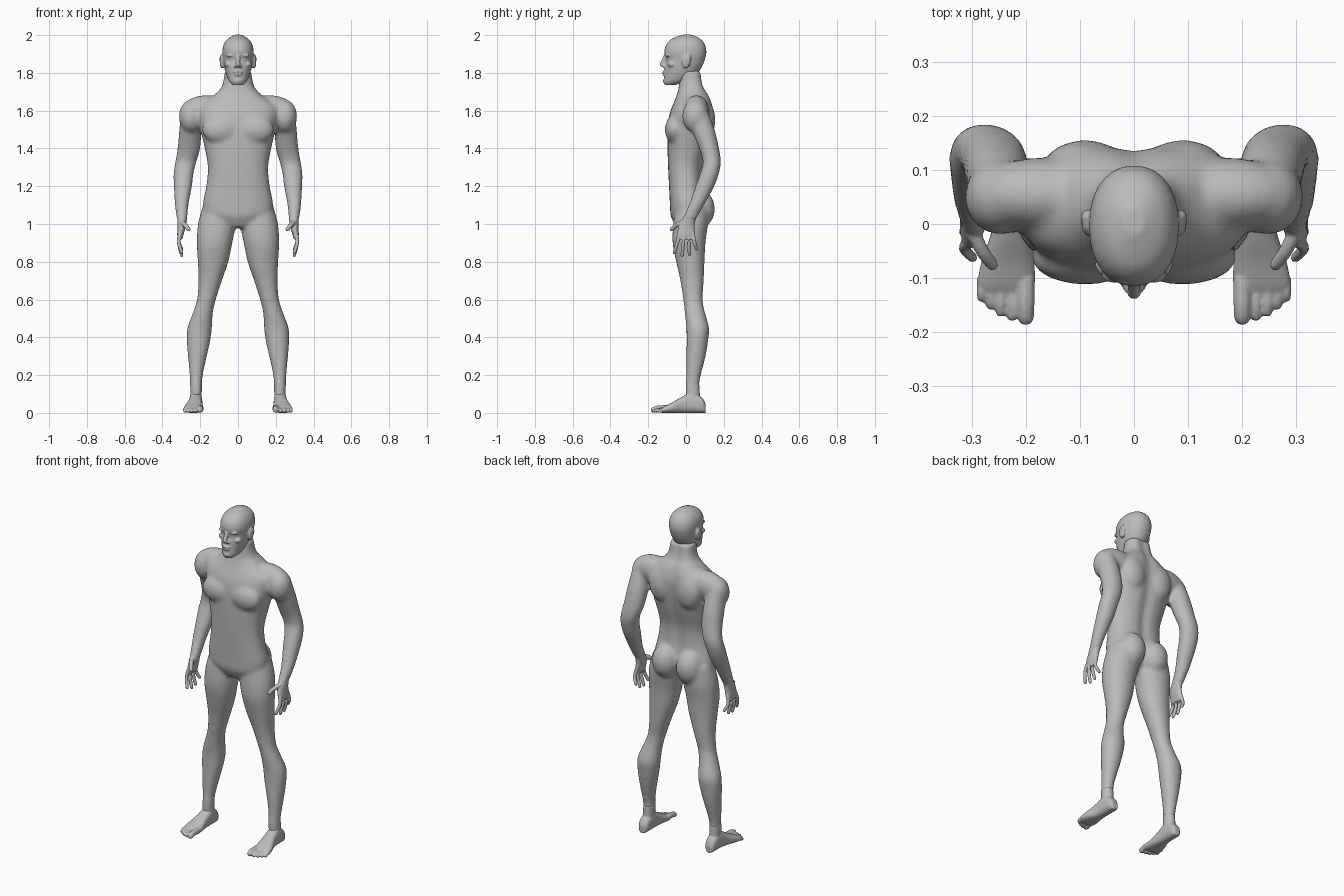
import bpy
import bmesh
from math import cos, sin, pi, exp
from mathutils import Matrix, Vector

cube = bpy.data.objects.get("Cube")
if cube:
    bpy.data.objects.remove(cube, do_unlink=True)

GREY = (0.5, 0.5, 0.5, 1)
skin = bpy.data.materials.new("grey_skin")
skin.use_nodes = True
skin.diffuse_color = GREY
skin.node_tree.nodes["Principled BSDF"].inputs["Base Color"].default_value = GREY


def spline(rows, steps=4):
    """Smoothly interpolate a table of cross-section rows."""
    rows = [Vector(r) for r in rows]
    out = []
    for i in range(len(rows) - 1):
        a, b = rows[max(i - 1, 0)], rows[i]
        c, d = rows[i + 1], rows[min(i + 2, len(rows) - 1)]
        for s in range(steps):
            t = s / steps
            out.append(b + (c - a) * (t / 2)
                       + (2 * a - 5 * b + 4 * c - d) * (t * t / 2)
                       + (3 * b - a - 3 * c + d) * (t ** 3 / 2))
    return out + [rows[-1]]


def bridge(bm, rings):
    """Skin a list of point rings into a closed solid."""
    loops = [[bm.verts.new(p) for p in ring] for ring in rings]
    n = len(loops[0])
    for lo, hi in zip(loops, loops[1:]):
        for i in range(n):
            j = (i + 1) % n
            bm.faces.new((lo[i], lo[j], hi[j], hi[i]))
    bm.faces.new(loops[0][::-1])
    bm.faces.new(loops[-1])


def oval(rx, ry, power=2.0, sides=28):
    """Superellipse outline."""
    pts = []
    for i in range(sides):
        c, s = cos(2 * pi * i / sides), sin(2 * pi * i / sides)
        pts.append((rx * abs(c) ** (2 / power) * (1 if c > 0 else -1),
                    ry * abs(s) ** (2 / power) * (1 if s > 0 else -1)))
    return pts


def trunk(bm, rows, power, groove=0.0):
    """Central loft: rows of height, half width, front y, back y."""
    rings = []
    for z, w, front, back in spline(rows):
        mid = (front + back) / 2
        ring = []
        for x, y in oval(w, (back - front) / 2, power):
            dent = groove * exp(-(x / 0.03) ** 2) if y > 0 else 0
            ring.append((x, mid + y - dent, z))
        rings.append(ring)
    bridge(bm, rings)


def limb(bm, rows, side, power=2.1):
    """Upright loft: rows of height, x, y, x radius, y radius."""
    bridge(bm, [[(side * (cx + x), cy + y, z) for x, y in oval(rx, ry, power)]
                for z, cx, cy, rx, ry in spline(rows)])


def digit(bm, points, radius, side, taper=0.75):
    """Round finger or toe along a path, with a rounded tip."""
    path = spline([Vector(p) for p in points])
    way = (path[-1] - path[-2]).normalized()
    path += [path[-1] + way * radius * 0.5, path[-1] + way * radius * 0.8]
    last = len(path) - 1
    rings = []
    for i, p in enumerate(path):
        aim = path[min(i + 1, last)] - path[max(i - 1, 0)]
        turn = aim.to_track_quat("Z", "Y")
        r = radius * (1 - (1 - taper) * i / last)
        r *= 0.45 if i == last else 0.8 if i == last - 1 else 1
        ring = [p + turn @ Vector((x, y, 0)) for x, y in oval(r, r, sides=12)]
        rings.append([(side * v.x, v.y, v.z) for v in ring])
    bridge(bm, rings)


def blob(bm, centre, size, side=1):
    """Ellipsoid muscle or feature."""
    x, y, z = centre
    place = Matrix.Translation((side * x, y, z)) @ Matrix.Diagonal((*size, 1))
    bmesh.ops.create_uvsphere(bm, u_segments=24, v_segments=16, radius=1, matrix=place)


def finish(name, bm, voxel, rounds):
    """Fuse the overlapping solids into one soft skin."""
    bmesh.ops.recalc_face_normals(bm, faces=bm.faces)
    mesh = bpy.data.meshes.new(name)
    bm.to_mesh(mesh)
    bm.free()
    mesh.materials.append(skin)
    obj = bpy.data.objects.new(name, mesh)
    bpy.context.collection.objects.link(obj)
    fuse = obj.modifiers.new("fuse", "REMESH")
    fuse.mode = "VOXEL"
    fuse.voxel_size = voxel
    fuse.use_smooth_shade = True
    soften = obj.modifiers.new("soften", "SMOOTH")
    soften.factor = 0.5
    soften.iterations = rounds


# Torso and neck
body = bmesh.new()
trunk(body, [(.98, .06, -.05, .05), (1.04, .16, -.08, .09), (1.1, .186, -.085, .105),
             (1.2, .168, -.09, .09), (1.3, .16, -.095, .09), (1.4, .176, -.098, .115),
             (1.5, .2, -.098, .138), (1.58, .215, -.088, .148), (1.63, .2, -.07, .142),
             (1.68, .13, -.05, .125), (1.73, .085, -.038, .097), (1.81, .07, -.035, .085)],
      2.4, groove=0.014)

for side in (1, -1):
    # Chest, shoulder, back and seat muscles
    blob(body, (.09, -.062, 1.5), (.1, .05, .075), side)
    blob(body, (.09, .108, 1.55), (.075, .047, .1), side)
    blob(body, (.17, .055, 1.6), (.13, .068, .082), side)
    blob(body, (.247, .05, 1.57), (.066, .07, .088), side)
    blob(body, (.08, .075, 1.08), (.078, .078, .1), side)
    # Arm
    limb(body, [(1.6, .25, .055, .05, .06), (1.5, .253, .09, .058, .062),
                (1.4, .26, .122, .06, .053), (1.33, .276, .137, .056, .048),
                (1.27, .288, .125, .053, .05), (1.2, .292, .1, .048, .05),
                (1.1, .298, .055, .036, .041), (1.02, .296, .015, .027, .037)], side)
    # Leg
    limb(body, [(1.1, .1, .03, .085, .085), (1, .112, .024, .1, .092),
                (.9, .124, .016, .094, .087), (.8, .132, .023, .081, .075),
                (.7, .147, .032, .062, .062), (.6, .167, .037, .05, .051),
                (.53, .186, .047, .053, .054), (.45, .203, .062, .065, .06),
                (.38, .209, .06, .062, .057), (.3, .215, .053, .05, .051),
                (.2, .221, .04, .035, .039), (.13, .222, .033, .031, .036),
                (.06, .223, .035, .031, .036)], side)
    # Kneecap
    blob(body, (.163, .008, .62), (.03, .027, .045), side)
finish("body", body, 0.011, 6)

# Head
head = bmesh.new()
trunk(head, [(1.735, .026, -.113, -.06), (1.755, .047, -.117, 0), (1.79, .062, -.115, .055),
             (1.83, .073, -.112, .083), (1.87, .079, -.106, .1), (1.91, .083, -.115, .108),
             (1.95, .076, -.104, .1), (1.98, .055, -.075, .076), (2.002, .018, -.02, .03)],
      2.2)
# Nose, lips and chin
digit(head, [(0, -.108, 1.89), (0, -.118, 1.865), (0, -.128, 1.842)], .011, 1, 1.2)
blob(head, (0, -.114, 1.805), (.024, .012, .006))
blob(head, (0, -.113, 1.791), (.022, .012, .007))
blob(head, (0, -.106, 1.757), (.024, .016, .016))
for side in (1, -1):
    # Nostril, brow, eye and ear
    blob(head, (.013, -.116, 1.835), (.009, .011, .008), side)
    blob(head, (.035, -.095, 1.892), (.026, .015, .008), side)
    blob(head, (.034, -.086, 1.871), (.014, .013, .009), side)
    blob(head, (.05, -.075, 1.845), (.022, .022, .016), side)
    blob(head, (.085, 0, 1.86), (.012, .022, .037), side)
    blob(head, (.088, .012, 1.872), (.01, .014, .025), side)
finish("head", head, 0.005, 3)

FINGERS = [(-.034, -.062, .85), (-.01, -.02, .835), (.014, .018, .84), (.036, .056, .868)]
TOES = [(.2, -.172, .017), (.225, -.17, .011), (.246, -.162, .011),
        (.265, -.15, .01), (.281, -.136, .01)]

for side, label in ((1, "left"), (-1, "right")):
    # Palm
    hand = bmesh.new()
    limb(hand, [(1.06, .297, .034, .028, .036), (1.02, .296, .014, .025, .036),
                (.98, .299, .002, .021, .043), (.945, .305, .001, .017, .047),
                (.92, .307, .001, .012, .044)], side)
    # Fingers and thumb
    for root, tip, low in FINGERS:
        digit(hand, [(.305, root, .95), (.314, root * .6 + tip * .4, .905),
                     (.298, tip, low)], .0115, side)
    digit(hand, [(.298, -.015, 1.01), (.28, -.05, .995), (.262, -.075, .972)], .014, side)
    finish(label + "_hand", hand, 0.004, 2)

    # Foot, lofted from heel to ball
    foot = bmesh.new()
    rows = [(.104, .224, .018, .045), (.085, .224, .031, .08), (.03, .224, .035, .108),
            (-.02, .227, .038, .086), (-.07, .233, .049, .057),
            (-.11, .236, .053, .038), (-.13, .238, .047, .026)]
    bridge(foot, [[(side * (cx + x), y, top / 2 + z) for x, z in oval(w, top / 2, 2.5)]
                  for y, cx, w, top in spline(rows)])
    limb(foot, [(.04, .223, .04, .03, .036), (.15, .222, .035, .031, .036)], side)
    # Toes
    for x, tip, r in TOES:
        digit(foot, [(x, -.1, r + .008), (x, tip * .6 - .044, r + .006),
                     (x, tip, r * .9)], r, side, 0.9)
    finish(label + "_foot", foot, 0.004, 2)
